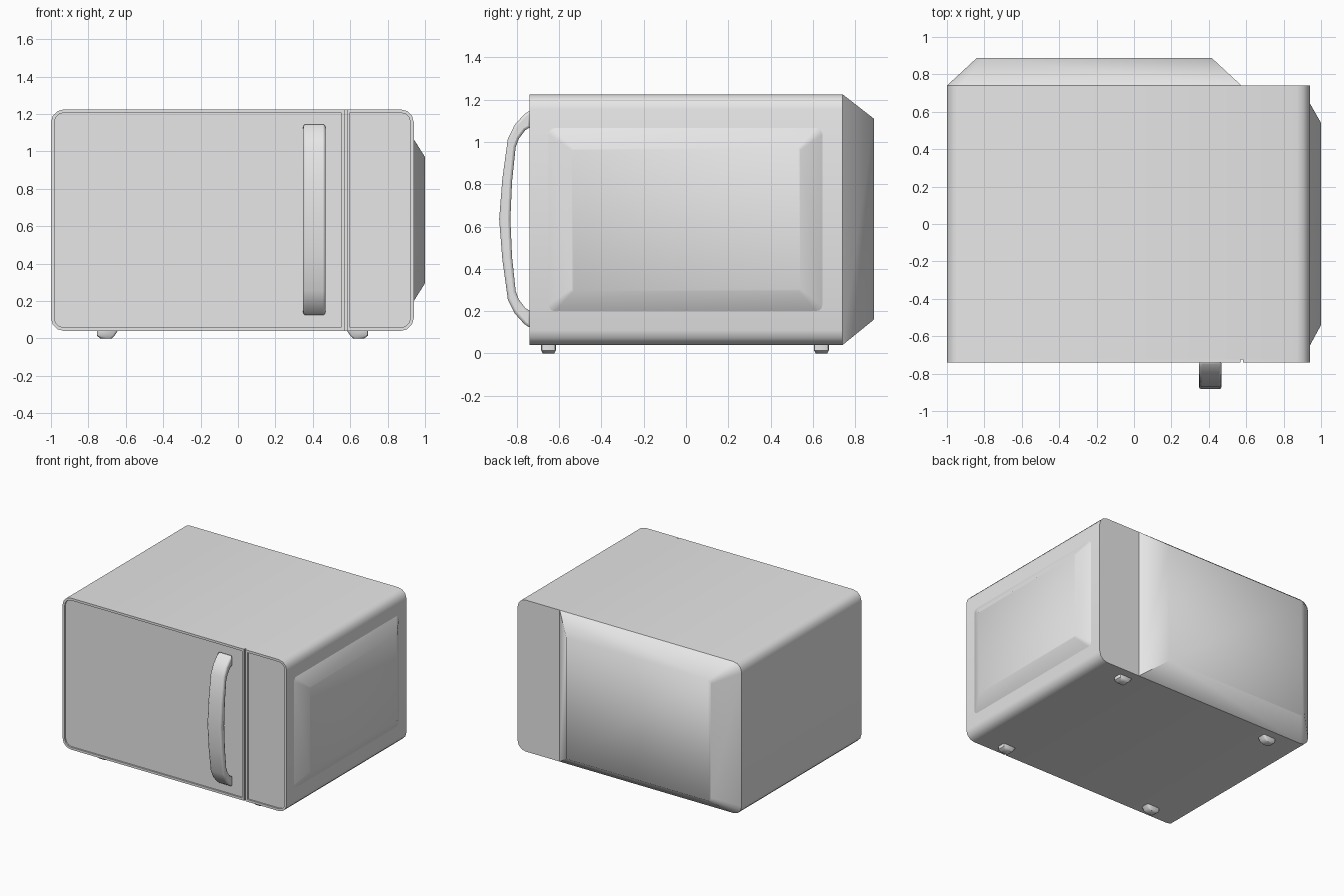
import bpy, bmesh, math
from mathutils import Vector

if "Cube" in bpy.data.objects:
    bpy.data.objects.remove(bpy.data.objects["Cube"])

grey = bpy.data.materials.new("light grey")
grey.diffuse_color = (0.8, 0.8, 0.8, 1)
grey.use_nodes = True
grey.node_tree.nodes["Principled BSDF"].inputs["Base Color"].default_value = grey.diffuse_color


def outline(a0, a1, b0, b1, r_low, r_high, n=3):
    """Rectangle outline with its own corner radius on the low-a and high-a ends."""
    pts = []
    for a, b, r, start in ((a1, b1, r_high, 0), (a0, b1, r_low, 90),
                           (a0, b0, r_low, 180), (a1, b0, r_high, 270)):
        ca = a - r if a == a1 else a + r
        cb = b - r if b == b1 else b + r
        for i in range(n + 1 if r else 1):
            t = math.radians(start + 90 * i / n)
            pts.append((ca + r * math.cos(t), cb + r * math.sin(t)) if r else (a, b))
    return pts


def loft(name, rings, angle=35, bevel=0):
    """Skin a stack of matching rings and cap both ends."""
    bm = bmesh.new()
    loops = [[bm.verts.new(Vector(p)) for p in ring] for ring in rings]
    n = len(loops[0])
    for lo, hi in zip(loops, loops[1:]):
        for i in range(n):
            bm.faces.new((lo[i], lo[(i + 1) % n], hi[(i + 1) % n], hi[i]))
    bm.faces.new(loops[0][::-1])
    bm.faces.new(loops[-1])
    bmesh.ops.recalc_face_normals(bm, faces=bm.faces)
    me = bpy.data.meshes.new(name)
    bm.to_mesh(me)
    bm.free()
    me.materials.append(grey)
    me.shade_smooth()
    me.set_sharp_from_angle(angle=math.radians(angle))
    ob = bpy.data.objects.new(name, me)
    bpy.context.collection.objects.link(ob)
    if bevel:
        mod = ob.modifiers.new("rounded edges", 'BEVEL')
        mod.width, mod.segments = bevel, 2
        mod.limit_method, mod.angle_limit = 'ANGLE', math.radians(60)
    return ob


def at_y(pts, y):
    return [(a, y, b) for a, b in pts]


def at_x(pts, x):
    return [(x, a, b) for a, b in pts]


def at_z(pts, z):
    return [(a, b, z) for a, b in pts]


# Main case
Z0, Z1, R = 0.04, 1.225, 0.07
case = outline(-1, 0.94, Z0, Z1, R, R)
loft("case", [at_y(case, -0.725), at_y(case, 0.74)])


# Door and control panel: raised rim around a shallow recessed face
def front_plate(name, x0, x1, r_low, r_high):
    g = 0.018
    outer = outline(x0, x1, Z0, Z1, r_low, r_high)
    inner = outline(x0 + g, x1 - g, Z0 + g, Z1 - g,
                    max(r_low - g, 0), max(r_high - g, 0))
    loft(name, [at_y(outer, -0.725), at_y(outer, -0.74),
                at_y(inner, -0.74), at_y(inner, -0.728)])


front_plate("door", -1, 0.57, R, 0)
front_plate("control_panel", 0.582, 0.94, 0, R)

# Tapered housing on the back
loft("back_housing", [
    at_y(outline(-1, 0.575, Z0, Z1, R, 0), 0.74),
    at_y(outline(-0.84, 0.415, 0.16, 1.11, 0.03, 0), 0.888)], 62)

# Shallow tapered bulge on the right side
loft("side_bulge", [
    at_x(outline(-0.65, 0.645, 0.2, 1.065, 0.03, 0.03), 0.94),
    at_x(outline(-0.54, 0.54, 0.295, 0.97, 0.01, 0.01), 1.0)], 50)

# Bowed handle: one half of the side profile, mirrored about its middle height
MID = 0.635
outer_half = [(-0.735, 0.515), (-0.765, 0.495), (-0.81, 0.445), (-0.842, 0.38),
              (-0.868, 0.19)]
inner_half = [(-0.735, 0.435), (-0.76, 0.42), (-0.79, 0.38), (-0.805, 0.34),
              (-0.822, 0.18)]


def bow(half, tip):
    return ([(y, MID + d) for y, d in half] + [(tip, MID)]
            + [(y, MID - d) for y, d in reversed(half)])


profile = bow(outer_half, -0.883) + bow(inner_half, -0.83)[::-1]
loft("handle", [at_x(profile, 0.348), at_x(profile, 0.468)], 40, 0.012)

# Four small feet, slanted on the inner side
for side, sx in (("left", 1), ("right", -1)):
    for end, yc in (("front", -0.65), ("back", 0.64)):
        rings = []
        for x0, x1, hy, z in ((-0.755, -0.64, 0.035, 0.045),
                              (-0.755, -0.66, 0.035, 0.015),
                              (-0.735, -0.675, 0.027, 0.0)):
            pts = outline(x0, x1, yc - hy, yc + hy, 0.012, 0.012, 2)
            rings.append(at_z([(-0.03 + sx * (a + 0.03), b) for a, b in pts], z))
        loft(f"{end}_{side}_foot", rings, 45)
